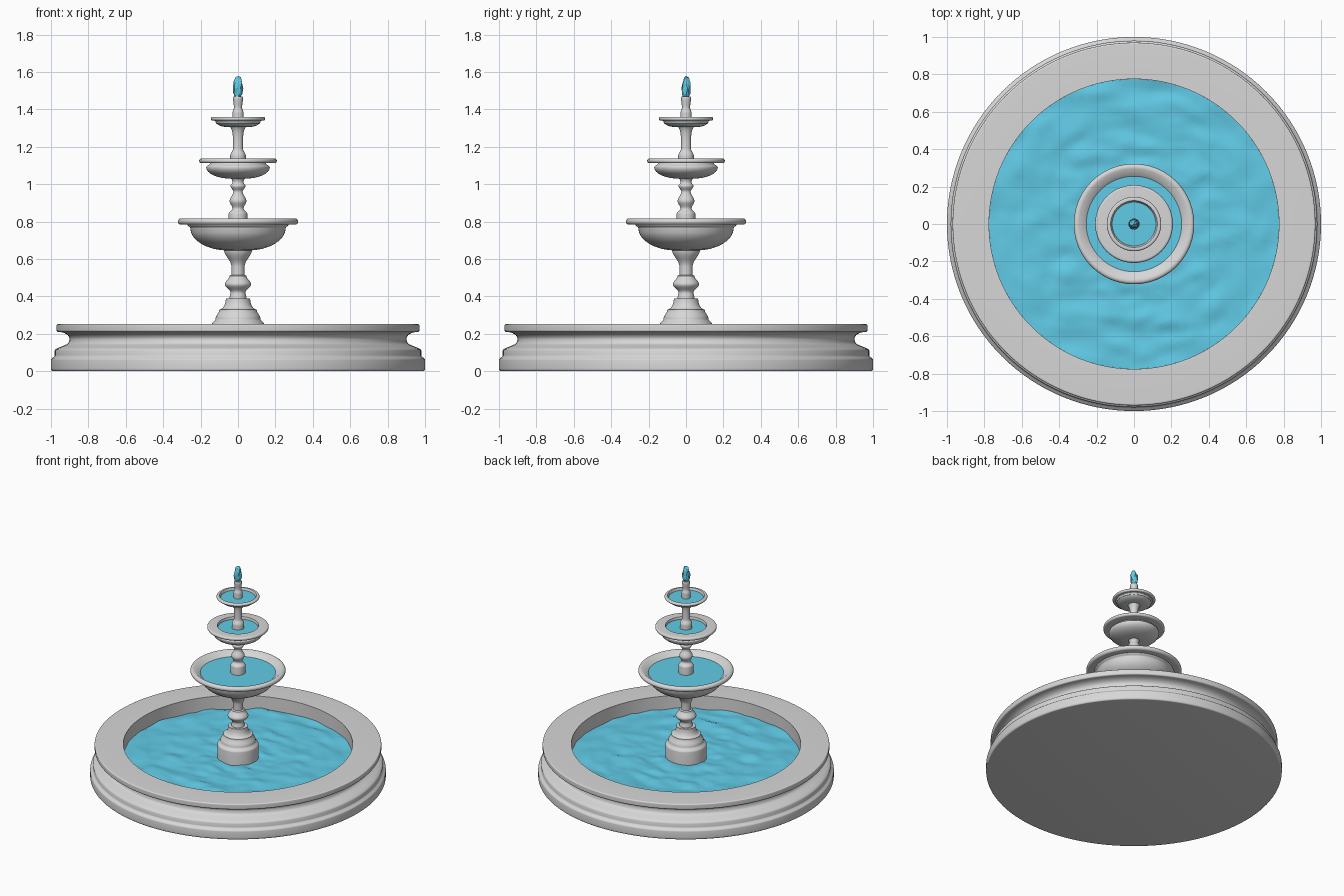
import bpy, bmesh, math, random
from mathutils import Vector, noise

cube = bpy.data.objects.get("Cube")
if cube:
    bpy.data.objects.remove(cube, do_unlink=True)


def make_material(name, color):
    material = bpy.data.materials.new(name)
    material.use_nodes = True
    material.diffuse_color = color
    shader = material.node_tree.nodes["Principled BSDF"]
    shader.inputs["Base Color"].default_value = color
    return material


stone = make_material("grey stone", (0.68, 0.68, 0.68, 1))
water = make_material("blue water", (0.12, 0.6, 0.8, 1))


def add_object(name, bm, material, smooth=True):
    bmesh.ops.recalc_face_normals(bm, faces=bm.faces)
    mesh = bpy.data.meshes.new(name)
    bm.to_mesh(mesh)
    bm.free()
    mesh.materials.append(material)
    turned = bpy.data.objects.new(name, mesh)
    bpy.context.collection.objects.link(turned)
    if smooth:
        bpy.ops.object.select_all(action="DESELECT")
        turned.select_set(True)
        bpy.context.view_layer.objects.active = turned
        bpy.ops.object.shade_smooth_by_angle(angle=math.radians(50))


class Profile:
    """A turned outline that starts on the axis and is drawn step by step."""

    def __init__(self, height):
        self.points = [(0, height)]

    def line(self, radius, height):
        self.points.append((radius, height))
        return self

    def ease(self, radius, height, radius_rule, height_rule, steps=8):
        start_radius, start_height = self.points[-1]
        for step in range(1, steps + 1):
            angle = step / steps * math.pi / 2
            self.line(start_radius + (radius - start_radius) * radius_rule(angle),
                      start_height + (height - start_height) * height_rule(angle))
        return self

    def ogee(self, radius, height):
        """S-curve that is upright at both ends."""
        return self.ease(radius, height, lambda a: math.sin(a) ** 2, lambda a: a * 2 / math.pi)

    def flare(self, radius, height):
        """Quarter curve from upright to level."""
        return self.ease(radius, height, lambda a: 1 - math.cos(a), math.sin)

    def swell(self, radius, height):
        """Quarter curve from level to upright."""
        return self.ease(radius, height, math.sin, lambda a: 1 - math.cos(a))

    def spin(self, segments=96):
        bm = bmesh.new()
        verts = [bm.verts.new((radius, 0, height)) for radius, height in self.points]
        edges = [bm.edges.new(pair) for pair in zip(verts, verts[1:])]
        bmesh.ops.spin(bm, geom=verts + edges, axis=(0, 0, 1), cent=(0, 0, 0),
                       angle=math.tau, steps=segments)
        bmesh.ops.remove_doubles(bm, verts=bm.verts, dist=0.0001)
        return bm


def add_pool(name, radius, surface, rings=1, wave=0):
    """Thin sheet of water, rippled by noise when wave is set."""
    sheet = Profile(surface - 0.02).line(radius, surface - 0.02)
    for ring in range(rings, -1, -1):
        sheet.line(radius * ring / rings, surface)
    bm = sheet.spin()
    for vert in bm.verts:
        place = Vector((vert.co.x * 6, vert.co.y * 9, 0))
        vert.co.z += wave * (noise.noise(place) + noise.noise(place * 2) / 2)
    add_object(name, bm, water)


def add_bowl(name, bottom, foot, belly, shoulder, neck, lip, top, thickness, rim, pool, surface):
    """Round bowl with a rounded overhanging lip, filled with water."""
    under = top - thickness
    soft = thickness / 2
    outline = Profile(bottom).line(foot, bottom).swell(belly, shoulder)
    outline.ogee(neck, under).line(lip - soft, under)
    outline.swell(lip, under + soft).flare(lip - soft, top)
    outline.line(rim, top).line(pool, surface)
    outline.line(pool, surface - soft).line(0, surface - soft)
    add_object(name, outline.spin(), stone)
    add_pool(name + "_water", pool, surface)


# Ground basin with moulded outer wall
basin = Profile(height=0)
basin.line(radius=0.99, height=0).swell(radius=1, height=0.015)
basin.line(radius=1, height=0.06).ogee(radius=0.98, height=0.085)
basin.line(radius=0.98, height=0.11).ogee(radius=0.905, height=0.155)
basin.line(radius=0.9, height=0.17).flare(radius=0.96, height=0.21)
basin.swell(radius=0.97, height=0.22).line(radius=0.97, height=0.245)
basin.flare(radius=0.96, height=0.252).line(radius=0.775, height=0.252)
basin.line(radius=0.775, height=0.1).line(radius=0, height=0.1)
add_object("basin", basin.spin(segments=128), stone)
add_pool("basin_water", radius=0.775, surface=0.155, rings=40, wave=0.015)

# Pedestal and lower baluster
pedestal = Profile(height=0.1)
pedestal.line(radius=0.14, height=0.1).line(radius=0.14, height=0.25)
pedestal.ogee(radius=0.12, height=0.28).ogee(radius=0.1, height=0.33)
pedestal.swell(radius=0.065, height=0.39).line(radius=0.045, height=0.39)
pedestal.ogee(radius=0.04, height=0.42).ogee(radius=0.07, height=0.465)
pedestal.ogee(radius=0.045, height=0.51).line(radius=0.035, height=0.515)
pedestal.line(radius=0.035, height=0.56).ogee(radius=0.075, height=0.65)
pedestal.line(radius=0, height=0.65)
add_object("pedestal", pedestal.spin(), stone)

# Three bowls
add_bowl("lower_bowl", bottom=0.645, foot=0.05, belly=0.255, shoulder=0.765, neck=0.27,
         lip=0.322, top=0.817, thickness=0.034, rim=0.295, pool=0.255, surface=0.785)
add_bowl("middle_bowl", bottom=1.03, foot=0.04, belly=0.17, shoulder=1.09, neck=0.15,
         lip=0.208, top=1.137, thickness=0.025, rim=0.14, pool=0.135, surface=1.12)
add_bowl("upper_bowl", bottom=1.305, foot=0.05, belly=0.12, shoulder=1.335, neck=0.125,
         lip=0.145, top=1.36, thickness=0.02, rim=0.125, pool=0.117, surface=1.345)

# Balusters between the bowls
middle = Profile(height=0.75)
middle.line(radius=0.05, height=0.75).line(radius=0.05, height=0.84)
middle.ogee(radius=0.03, height=0.87).ogee(radius=0.045, height=0.91)
middle.ogee(radius=0.025, height=0.96).ogee(radius=0.04, height=0.99)
middle.ogee(radius=0.03, height=1.01).flare(radius=0.06, height=1.04)
middle.line(radius=0, height=1.04)
add_object("middle_baluster", middle.spin(segments=48), stone)

upper = Profile(height=1.1)
upper.line(radius=0.042, height=1.1).line(radius=0.042, height=1.15)
upper.ogee(radius=0.027, height=1.19).line(radius=0.027, height=1.24)
upper.flare(radius=0.05, height=1.31).line(radius=0, height=1.31)
add_object("upper_baluster", upper.spin(segments=48), stone)

nozzle = Profile(height=1.33)
nozzle.line(radius=0.03, height=1.33).line(radius=0.03, height=1.38)
nozzle.ogee(radius=0.022, height=1.41).ogee(radius=0.027, height=1.46)
nozzle.line(radius=0.024, height=1.47).line(radius=0, height=1.47)
add_object("nozzle", nozzle.spin(segments=32), stone)

# Faceted water spurt on the nozzle
random.seed(4)
spurt = bmesh.new()
bmesh.ops.create_icosphere(spurt, subdivisions=2, radius=1)
for vert in spurt.verts:
    spread = 0.029 * random.uniform(0.7, 1.1)
    rise = 0.06 * vert.co.z + random.uniform(-0.006, 0.006)
    vert.co = Vector((vert.co.x * spread, vert.co.y * spread, 1.515 + rise))
add_object("water_spurt", spurt, water, smooth=False)
